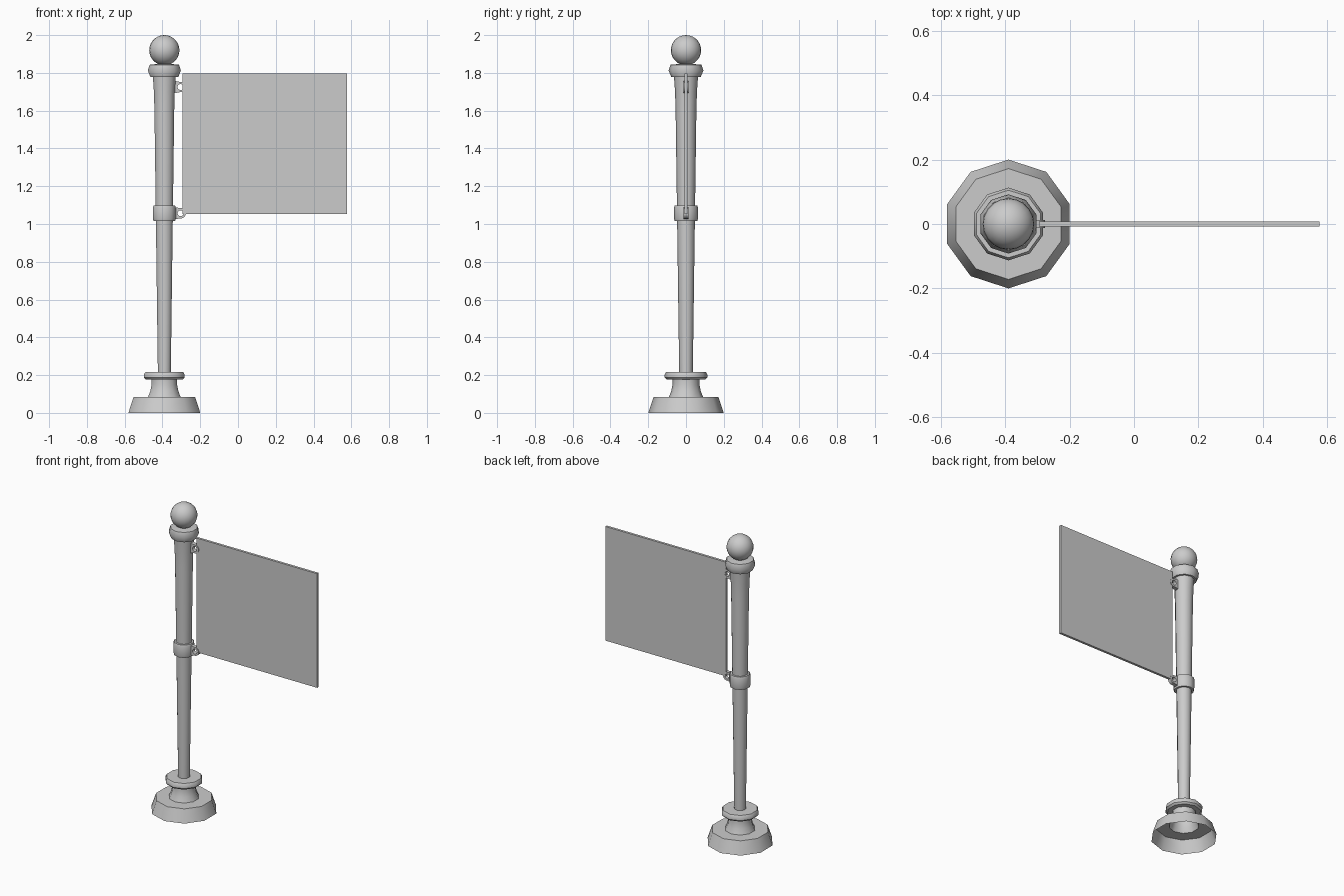
import bpy, bmesh, math
from mathutils import Vector

if "Cube" in bpy.data.objects:
    bpy.data.objects.remove(bpy.data.objects["Cube"])

POLE_X = -0.39
SIDES = 10

grey = bpy.data.materials.new("plain grey")
grey.use_nodes = True
GREY = (0.6, 0.6, 0.6, 1)
grey.diffuse_color = GREY
grey.node_tree.nodes["Principled BSDF"].inputs["Base Color"].default_value = GREY


def finish(name, bm, smooth_angle=None):
    bmesh.ops.recalc_face_normals(bm, faces=bm.faces)
    mesh = bpy.data.meshes.new(name)
    bm.to_mesh(mesh)
    bm.free()
    mesh.materials.append(grey)
    ob = bpy.data.objects.new(name, mesh)
    bpy.context.collection.objects.link(ob)
    if smooth_angle:
        bpy.ops.object.select_all(action="DESELECT")
        ob.select_set(True)
        bpy.context.view_layer.objects.active = ob
        bpy.ops.object.shade_smooth_by_angle(angle=math.radians(smooth_angle))
    return ob


def lathe(name, profile):
    """Ten-sided turned part from (radius, height) points, open at both ends."""
    bm = bmesh.new()
    rings = []
    for r, z in profile:
        ring = []
        for i in range(SIDES):
            a = math.pi / 2 + math.tau * i / SIDES
            ring.append(bm.verts.new((POLE_X + r * math.cos(a), r * math.sin(a), z)))
        rings.append(ring)
    for low, high in zip(rings, rings[1:]):
        for i in range(SIDES):
            j = (i + 1) % SIDES
            bm.faces.new((low[i], low[j], high[j], high[i]))
    return finish(name, bm, 40)


# Turned post: hollow foot, tapered pole, collar and cap
lathe("foot", [(0.2, 0), (0.172, 0.083), (0.091, 0.083), (0.078, 0.115),
               (0.071, 0.15), (0.071, 0.176)])
lathe("foot_ring", [(0.071, 0.176), (0.102, 0.176), (0.113, 0.187), (0.113, 0.203),
                    (0.105, 0.217), (0.036, 0.217)])
lathe("pole", [(0.036, 0.215), (0.047, 1.02), (0.055, 1.6), (0.058, 1.7), (0.064, 1.785)])
lathe("collar", [(0.047, 1.015), (0.06, 1.015), (0.064, 1.03), (0.064, 1.085),
                 (0.06, 1.098), (0.048, 1.098)])
lathe("cap", [(0.06, 1.777), (0.077, 1.777), (0.092, 1.812), (0.082, 1.843), (0.03, 1.848)])

# Ball finial
bm = bmesh.new()
bmesh.ops.create_uvsphere(bm, u_segments=20, v_segments=14, radius=0.08)
bmesh.ops.translate(bm, verts=bm.verts, vec=(POLE_X, 0, 1.92))
finish("ball_finial", bm, 40)


def bracket(name, z, foot_x):
    """Lug plate that tapers from the pole to a pierced eye."""
    count, hole, eye, half = 16, 0.016, 0.028, 0.012
    center = Vector((-0.304, 0, z))
    bm = bmesh.new()
    loops = []
    for y in (-half, half):
        inner, outer = [], []
        for i in range(count):
            a = math.tau * (i + 0.5) / count
            d = Vector((math.cos(a), 0, math.sin(a)))
            p = center + d * eye
            if d.x < -0.3:
                p.x = foot_x
                p.z = z + d.z * 0.04
            inner.append(bm.verts.new(center + d * hole + Vector((0, y, 0))))
            outer.append(bm.verts.new(p + Vector((0, y, 0))))
        loops.append((inner, outer))
    (in_a, out_a), (in_b, out_b) = loops
    for i in range(count):
        j = (i + 1) % count
        for a, b in ((in_a, out_a), (out_a, out_b), (out_b, in_b), (in_b, in_a)):
            bm.faces.new((a[i], a[j], b[j], b[i]))
    finish(name, bm, 40)


bracket("upper_bracket", 1.725, -0.34)
bracket("lower_bracket", 1.057, -0.34)

# Flat flag panel
bm = bmesh.new()
bmesh.ops.create_cube(bm, size=1)
bmesh.ops.scale(bm, verts=bm.verts, vec=(0.872, 0.016, 0.744))
bmesh.ops.translate(bm, verts=bm.verts, vec=(0.141, 0, 1.426))
finish("flag_panel", bm)
